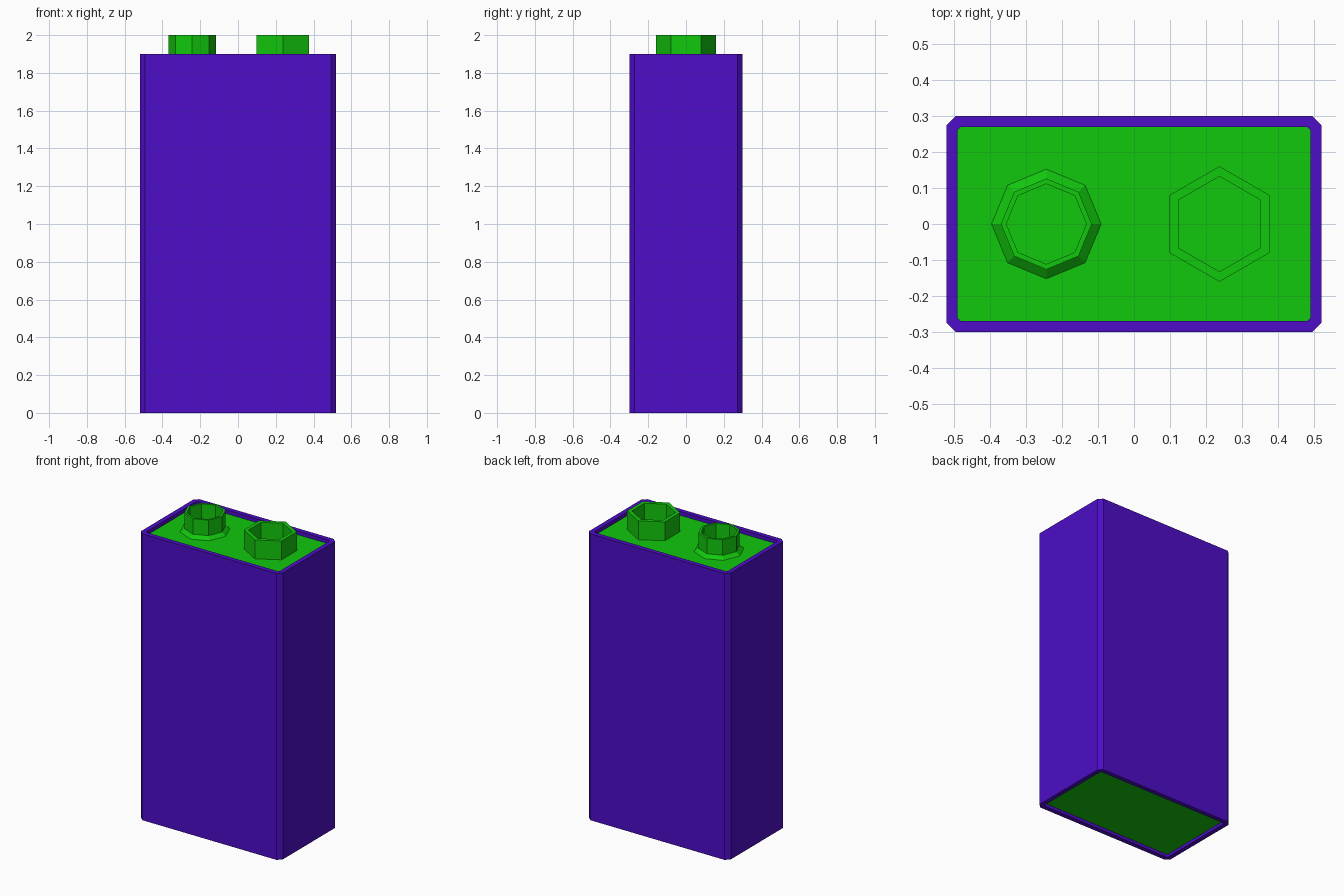
import bpy
from math import sin, cos, pi

if "Cube" in bpy.data.objects:
    bpy.data.objects.remove(bpy.data.objects["Cube"])


def material(name, color):
    m = bpy.data.materials.new(name)
    m.diffuse_color = color
    m.use_nodes = True
    m.node_tree.nodes["Principled BSDF"].inputs["Base Color"].default_value = m.diffuse_color
    return m


PURPLE = material("purple", (0.075, 0.004, 0.58, 1))
GREEN = material("green", (0.006, 0.58, 0.004, 1))


def chamfered(hx, hy, c, z):
    """Counter-clockwise rectangle with cut corners."""
    q = [(hx, hy - c), (hx - c, hy)]
    pts = q + [(-x, y) for x, y in reversed(q)]
    pts += [(-x, -y) for x, y in pts]
    return [(x, y, z) for x, y in pts]


def polygon(cx, n, r, z):
    """Regular polygon with a corner pointing to +y."""
    return [(cx + r * cos(pi / 2 + 2 * pi * i / n),
             r * sin(pi / 2 + 2 * pi * i / n), z) for i in range(n)]


def loft(name, loops, mat, cap_start=False, cap_end=False, cyclic=False):
    """Skin quads between successive loops of equal length."""
    n, k = len(loops[0]), len(loops)
    faces = []
    for a in range(k if cyclic else k - 1):
        b = (a + 1) % k
        for i in range(n):
            j = (i + 1) % n
            faces.append((a * n + i, a * n + j, b * n + j, b * n + i))
    if cap_start:
        faces.append(tuple(reversed(range(n))))
    if cap_end:
        faces.append(tuple(range((k - 1) * n, k * n)))
    mesh = bpy.data.meshes.new(name)
    mesh.from_pydata([v for loop in loops for v in loop], [], faces)
    mesh.materials.append(mat)
    obj = bpy.data.objects.new(name, mesh)
    bpy.context.collection.objects.link(obj)
    return obj


HX, HY, C = 0.52, 0.30, 0.027     # casing half sizes and corner cut
T = 0.031                         # casing wall
IX, IY, IC = HX - T, HY - T, 0.009
TOP, PANEL, BASE = 1.9, 1.875, 0.02

# Open-ended outer casing
loft("casing", [chamfered(HX, HY, C, 0), chamfered(HX, HY, C, TOP),
                chamfered(IX, IY, IC, TOP), chamfered(IX, IY, IC, 0)],
     PURPLE, cyclic=True)

# Inner body, set slightly in from both casing rims
loft("core", [chamfered(IX, IY, IC, BASE), chamfered(IX, IY, IC, PANEL)],
     GREEN, cap_start=True, cap_end=True)


def terminal(name, cx, n, rings):
    """Hollow cup; its last ring is capped as the floor."""
    loft(name, [polygon(cx, n, r, z) for r, z in rings], GREEN, cap_end=True)


# Small terminal with flared foot, and larger six-sided socket
terminal("small_terminal", -0.243, 8,
         [(0.152, PANEL), (0.126, 1.897), (0.126, 2.0), (0.111, 2.0), (0.111, PANEL + 0.002)])
terminal("large_terminal", 0.237, 6,
         [(0.160, PANEL), (0.160, 2.0), (0.132, 2.0), (0.132, PANEL + 0.002)])
